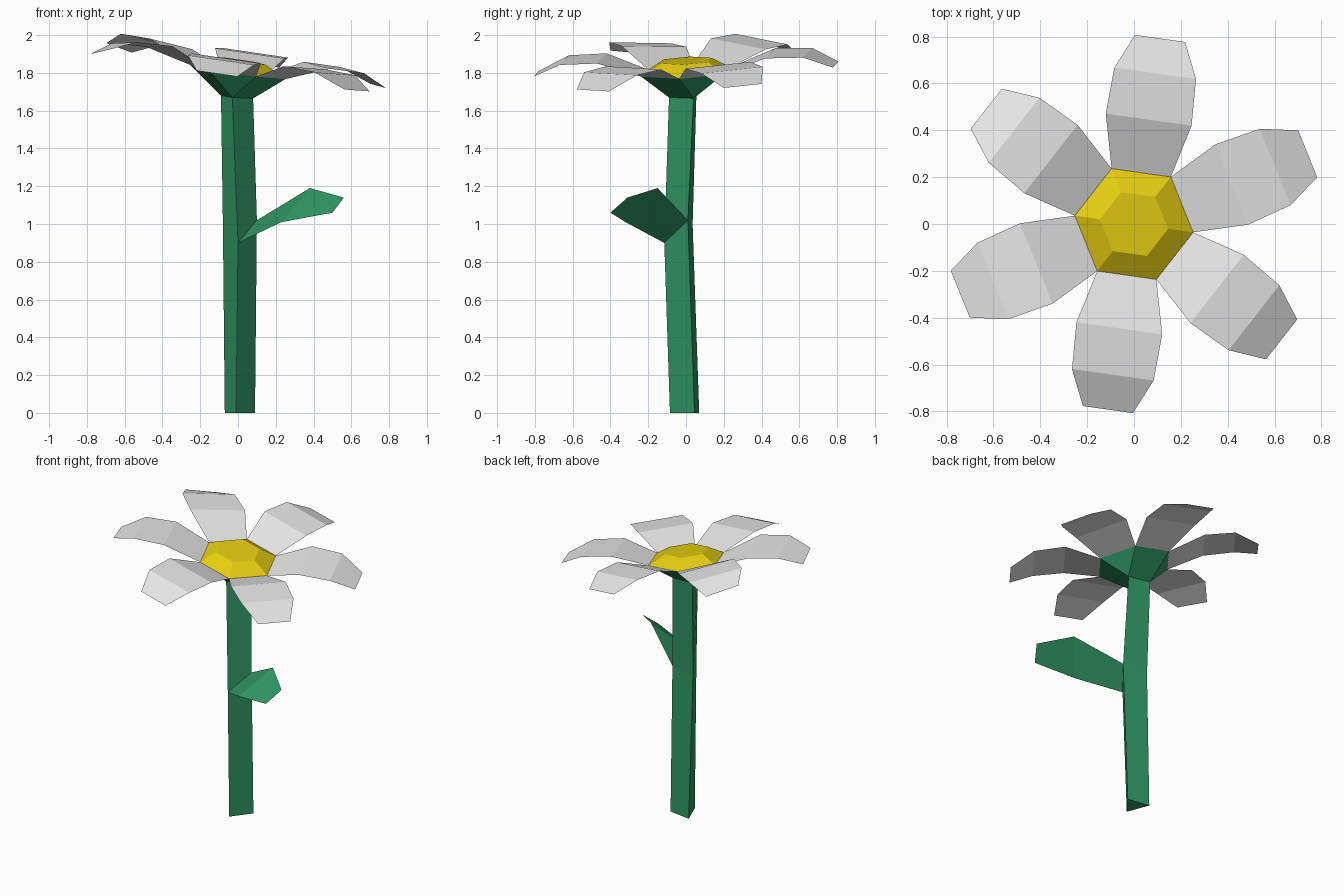
import bpy, bmesh, math

if "Cube" in bpy.data.objects:
    bpy.data.objects.remove(bpy.data.objects["Cube"])


def material(name, rgb):
    m = bpy.data.materials.new(name)
    m.diffuse_color = (*rgb, 1)
    m.use_nodes = True
    m.node_tree.nodes["Principled BSDF"].inputs["Base Color"].default_value = m.diffuse_color
    return m


GREEN = material("leaf green", (0.03, 0.32, 0.13))
YELLOW = material("pollen yellow", (0.80, 0.62, 0.006))
WHITE = material("petal white", (0.80, 0.80, 0.80))


def build(name, verts, faces, mat, closed=False):
    me = bpy.data.meshes.new(name)
    me.from_pydata(verts, [], faces)
    if closed:
        bm = bmesh.new()
        bm.from_mesh(me)
        bmesh.ops.recalc_face_normals(bm, faces=bm.faces[:])
        bm.to_mesh(me)
        bm.free()
    me.materials.append(mat)
    ob = bpy.data.objects.new(name, me)
    bpy.context.collection.objects.link(ob)
    return ob


def tilted(x, y, z):
    # the flower head leans down towards +x
    return (x, y, z - 0.14 * x + 0.05 * y)


def hex_ring(r, z):
    angles = [math.radians(112 + 60 * k) for k in range(6)]
    return [tilted(r * math.cos(a), r * math.sin(a), z) for a in angles]


# Stem: bent three-sided prism
stem = [(-0.07, 0.07, 0), (-0.01, -0.085, 0), (0.09, 0.045, 0),
        (-0.08, 0.035, 1.0), (0.0, -0.115, 0.9), (0.10, 0.01, 1.02),
        (-0.09, 0.055, 1.68), (-0.03, -0.09, 1.67), (0.08, 0.04, 1.665)]
faces = [(2, 1, 0)]
for row in (0, 3):
    for i in range(3):
        j = (i + 1) % 3
        faces.append((row + i, row + j, row + 3 + j, row + 3 + i))
build("stem", stem, faces, GREEN)

# Calyx: flares from the triangular stem to a hexagonal rim
rim = hex_ring(0.255, 1.805)
faces = []
for i in range(3):
    j = (i + 1) % 3
    faces.append((i, 3 + 2 * i + 1, 3 + 2 * i)[::-1])
    faces.append((i, j, 3 + 2 * j, 3 + 2 * i + 1))
build("calyx", stem[6:] + rim, faces, GREEN)

# Flower centre: low hexagonal dome
dome = rim + hex_ring(0.147, 1.865)
faces = [(i, (i + 1) % 6, 6 + (i + 1) % 6, 6 + i) for i in range(6)]
faces.append(tuple(range(6, 12)))
build("flower_center", dome, faces, YELLOW)

# Petals: (radius, half width, height) rows, repeated round the centre
ROWS = [(0.221, 0.1275, 1.805), (0.45, 0.185, 1.89),
        (0.65, 0.176, 1.887), (0.80, 0.108, 1.82)]
TWIST = {142: 0.02, 202: 0.02}
verts, faces = [], []
for k in range(6):
    deg = 82 + 60 * k
    a = math.radians(deg)
    base = len(verts)
    for n, (r, w, z) in enumerate(ROWS):
        for side in (-1, 1):
            t = TWIST.get(deg, 0) * side if n else 0
            verts.append(tilted(r * math.cos(a) - side * w * math.sin(a),
                                r * math.sin(a) + side * w * math.cos(a), z + t))
    for n in range(3):
        b = base + 2 * n
        faces.append((b, b + 2, b + 3, b + 1))
build("petals", verts, faces, WHITE)

# Leaf: folded sheet growing from the stem bend
leaf = [(0.0, -0.115, 0.9), (0.10, 0.01, 1.02), (0.23, -0.32, 1.01),
        (0.38, -0.15, 1.19), (0.50, -0.40, 1.06), (0.56, -0.31, 1.14)]
build("leaf", leaf, [(0, 2, 3, 1), (2, 4, 5, 3)], GREEN)
